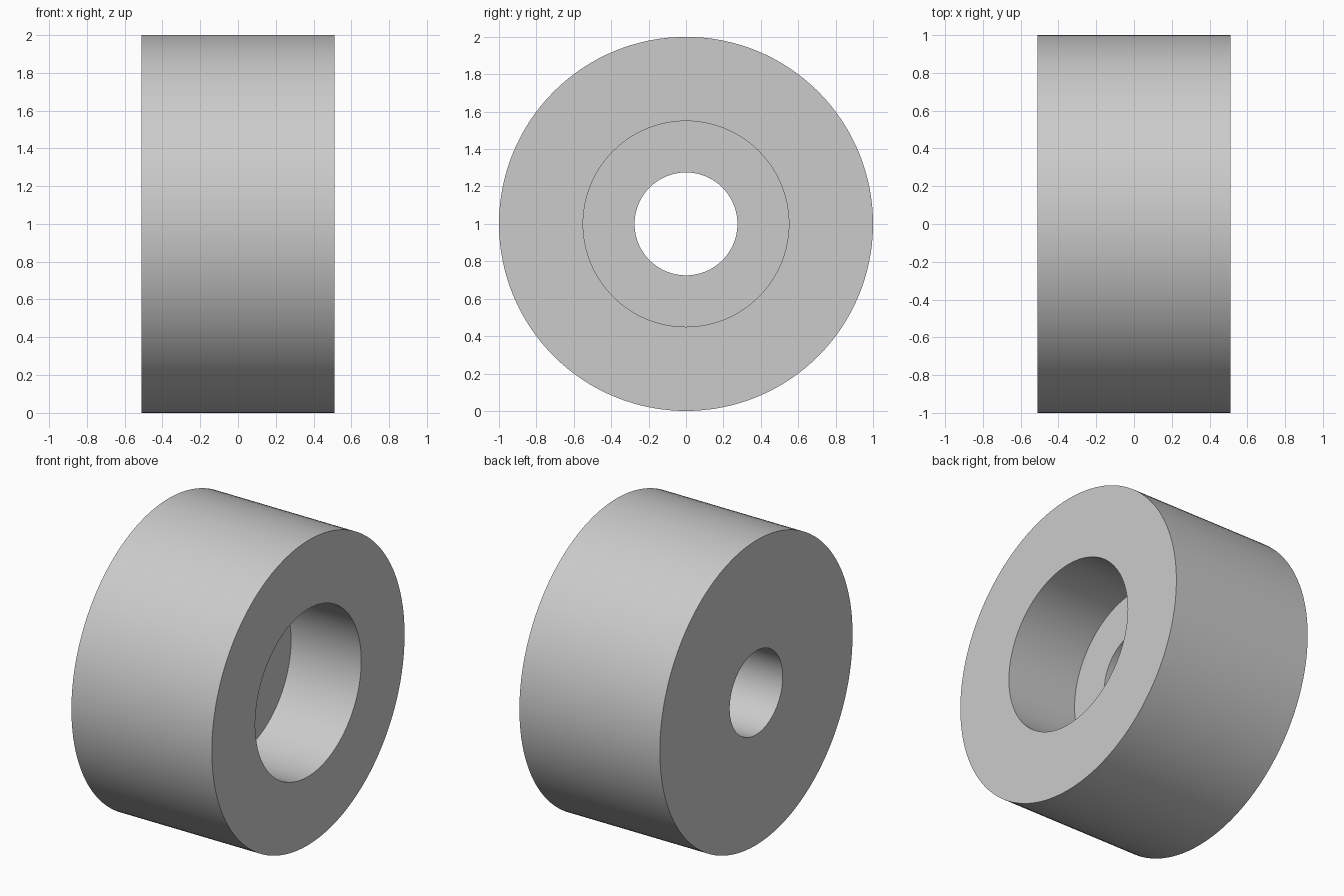
import bpy
import bmesh
from math import radians
from mathutils import Matrix, Vector

if "Cube" in bpy.data.objects:
    bpy.data.objects.remove(bpy.data.objects["Cube"], do_unlink=True)

HALF_WIDTH = 0.51
OUTER, BORE, HOLE = 1.0, 0.55, 0.275
FLOOR_X = 0.0
SEGMENTS = 128

grey = bpy.data.materials.new("plain grey")
grey.use_nodes = True
colour = (0.6, 0.6, 0.6, 1)
grey.diffuse_color = colour
grey.node_tree.nodes["Principled BSDF"].inputs["Base Color"].default_value = colour

# Closed cross-section of the stepped bushing as (x, radius)
profile = [
    (-HALF_WIDTH, HOLE), (-HALF_WIDTH, OUTER),
    (HALF_WIDTH, OUTER), (HALF_WIDTH, BORE),
    (FLOOR_X, BORE), (FLOOR_X, HOLE),
]

# Revolve the section around the x axis
bm = bmesh.new()
verts = [bm.verts.new((x, 0, r)) for x, r in profile]
edges = [bm.edges.new((a, b)) for a, b in zip(verts, verts[1:] + verts[:1])]
bmesh.ops.spin(bm, geom=verts + edges, cent=(0, 0, 0), axis=(1, 0, 0),
               angle=radians(360), steps=SEGMENTS, use_merge=True)
bmesh.ops.remove_doubles(bm, verts=bm.verts, dist=0.0001)
bmesh.ops.recalc_face_normals(bm, faces=bm.faces)
bmesh.ops.transform(bm, matrix=Matrix.Translation(Vector((0, 0, OUTER))), verts=bm.verts)

mesh = bpy.data.meshes.new("stepped_bushing")
bm.to_mesh(mesh)
bm.free()
mesh.materials.append(grey)
bushing = bpy.data.objects.new("stepped_bushing", mesh)
bpy.context.collection.objects.link(bushing)

# Smooth walls with crisp rims
bpy.context.view_layer.objects.active = bushing
bushing.select_set(True)
bpy.ops.object.shade_smooth_by_angle(angle=radians(30))
